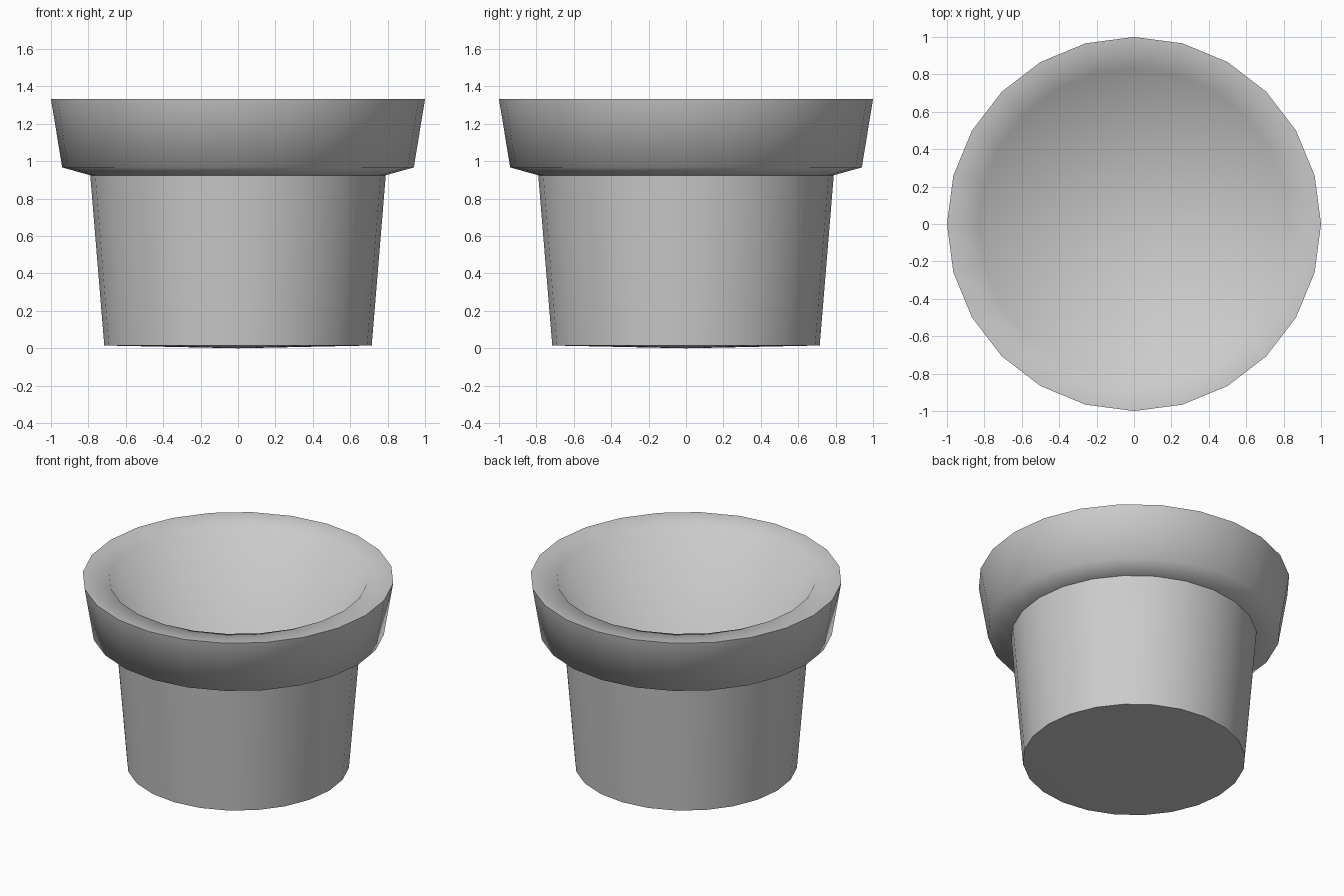
import bpy, bmesh
from math import sin, cos, pi

SIDES = 24

default = bpy.data.objects.get("Cube")
if default:
    bpy.data.objects.remove(default, do_unlink=True)

grey = bpy.data.materials.new("plain_grey")
grey.use_nodes = True
colour = (0.6, 0.6, 0.6, 1)
grey.diffuse_color = colour
grey.node_tree.nodes["Principled BSDF"].inputs["Base Color"].default_value = colour


def lathe(name, profile):
    """Spin (radius, height) points about z; radius 0 closes to one vertex."""
    bm = bmesh.new()
    rings = []
    for r, z in profile:
        if r == 0:
            rings.append([bm.verts.new((0, 0, z))] * SIDES)
        else:
            rings.append([bm.verts.new((r * cos(2 * pi * k / SIDES),
                                        r * sin(2 * pi * k / SIDES), z))
                          for k in range(SIDES)])
    for low, high in zip(rings, rings[1:]):
        for k in range(SIDES):
            n = (k + 1) % SIDES
            corners = dict.fromkeys((low[k], low[n], high[n], high[k]))
            bm.faces.new(list(corners)).smooth = True
    mesh = bpy.data.meshes.new(name)
    bm.to_mesh(mesh)
    bm.free()
    mesh.materials.append(grey)
    obj = bpy.data.objects.new(name, mesh)
    bpy.context.collection.objects.link(obj)


# Slightly domed underside
lathe("pot_base", [(0, 0), (0.715, 0.015)])

# Tapered body wall
lathe("pot_body", [(0.715, 0.015), (0.79, 0.925)])

# Flared collar with its sloping underside
lathe("pot_collar", [(0.79, 0.925), (0.94, 0.967), (1, 1.333)])

# Broad rim running into a deep funnel, shaded as one smooth surface
lathe("pot_inside", [(1, 1.333), (0.83, 1.32), (0, 0.03)])
